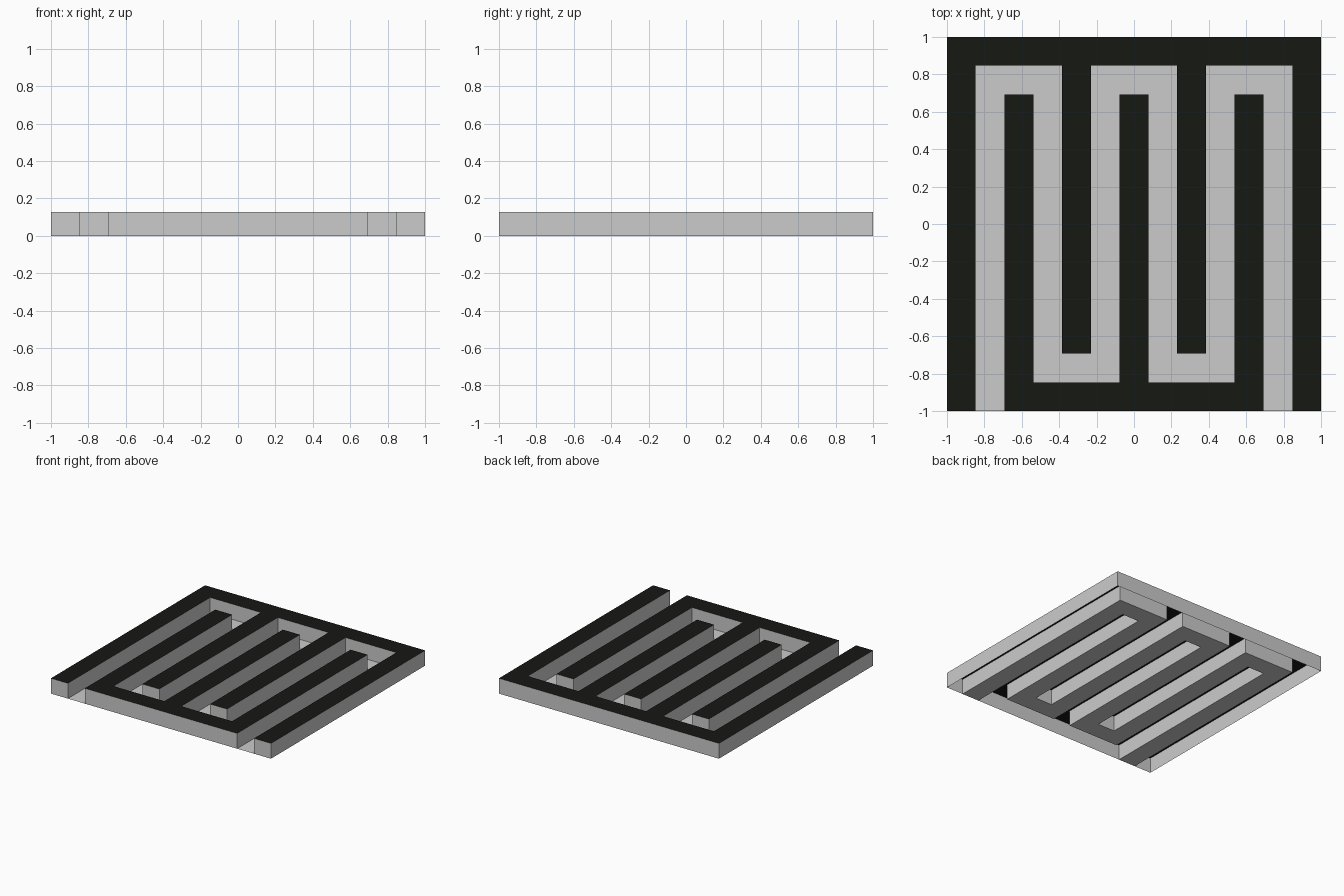
import bpy, bmesh

if "Cube" in bpy.data.objects:
    bpy.data.objects.remove(bpy.data.objects["Cube"])

N = 13            # cells per side
C = 2 / N         # cell size
H = 0.126         # wall height

# Serpentine channel: six lanes joined alternately at the back and the front
channel = set()
for k in range(6):
    col = 1 + 2 * k
    first = 0 if k in (0, 5) else 1
    channel |= {(col, r) for r in range(first, 12)} if k in (0, 5) else {(col, r) for r in range(1, 12)}
    if k < 5:
        channel.add((col + 1, 11 if k % 2 == 0 else 1))

cells = [(i, j) for i in range(N) for j in range(N)]
blocks = [c for c in cells if c not in channel]


def corners(i, j):
    return [(-1 + (i + a) * C, -1 + (j + b) * C) for a, b in ((0, 0), (1, 0), (1, 1), (0, 1))]


def sheet(name, quads, color=None):
    bm = bmesh.new()
    for q in quads:
        bm.faces.new([bm.verts.new(p) for p in q])
    bmesh.ops.remove_doubles(bm, verts=bm.verts, dist=1e-4)
    bmesh.ops.dissolve_limit(bm, angle_limit=0.02, verts=bm.verts, edges=bm.edges)
    me = bpy.data.meshes.new(name)
    bm.to_mesh(me)
    bm.free()
    ob = bpy.data.objects.new(name, me)
    bpy.context.collection.objects.link(ob)
    if color:
        mat = bpy.data.materials.new(name + "_black")
        mat.diffuse_color = color
        mat.use_nodes = True
        mat.node_tree.nodes["Principled BSDF"].inputs["Base Color"].default_value = mat.diffuse_color
        me.materials.append(mat)
    return ob


# Channel floor
sheet("channel_floor", [[(x, y, 0) for x, y in corners(*c)] for c in channel])

# Black tops of the walls
sheet("wall_tops", [[(x, y, H) for x, y in corners(*c)] for c in blocks],
      (0.008, 0.009, 0.007, 1))

# Vertical sides wherever a block meets the channel or the outside; open underneath
sides = []
for i, j in blocks:
    p = corners(i, j)
    for e, (di, dj) in enumerate(((0, -1), (1, 0), (0, 1), (-1, 0))):
        if (i + di, j + dj) not in blocks:
            (ax, ay), (bx, by) = p[e], p[(e + 1) % 4]
            sides.append([(ax, ay, 0), (bx, by, 0), (bx, by, H), (ax, ay, H)])
sheet("wall_sides", sides)
